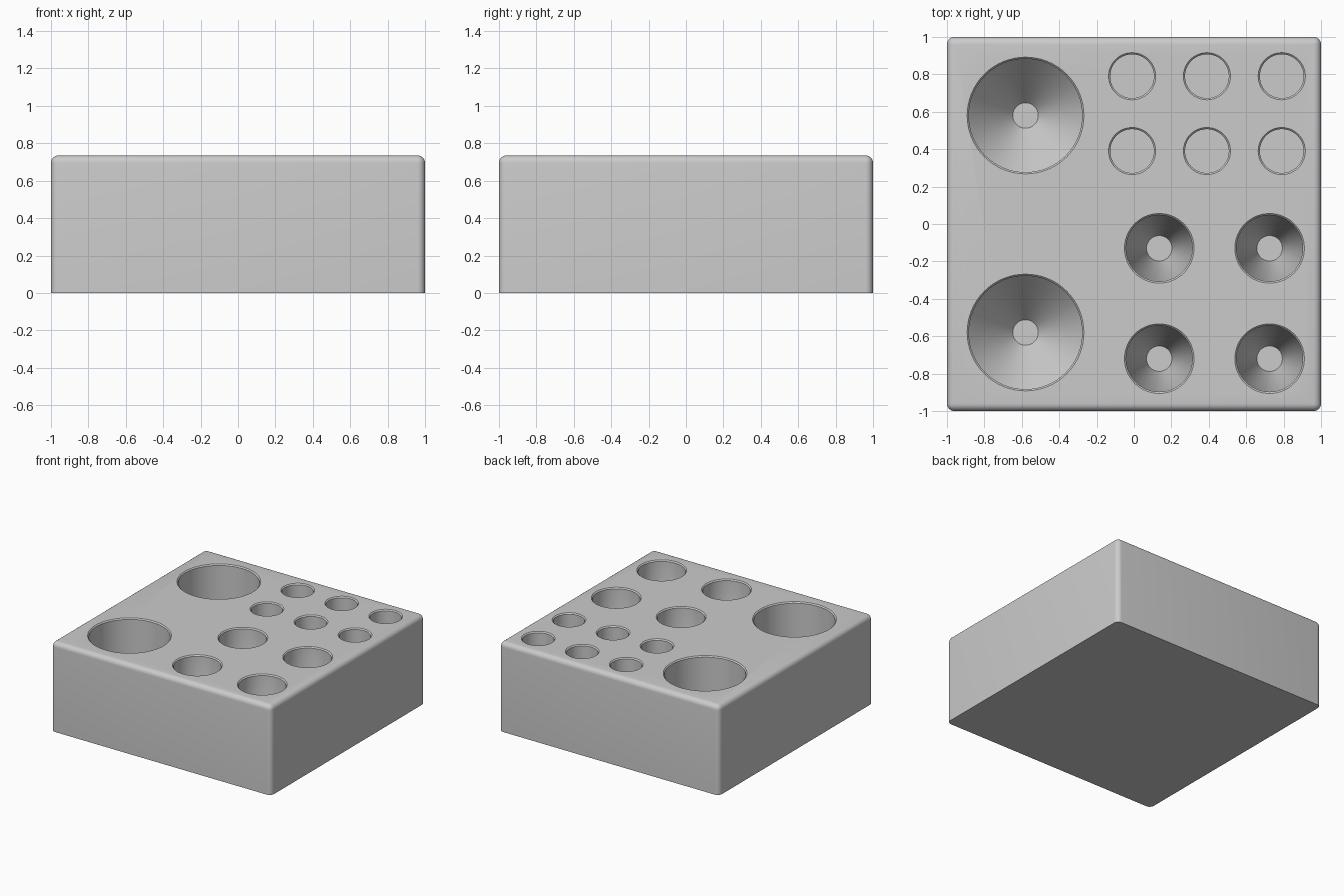
import bpy
import bmesh
from math import cos, sin, pi, radians

HEIGHT, FLOOR, EDGE, RIM = 0.735, 0.06, 0.04, 0.009

cube = bpy.data.objects.get("Cube")
if cube:
    bpy.data.objects.remove(cube, do_unlink=True)

grey = bpy.data.materials.new("plain grey")
grey.use_nodes = True
grey.diffuse_color = (0.6, 0.6, 0.6, 1)
grey.node_tree.nodes["Principled BSDF"].inputs["Base Color"].default_value = (0.6, 0.6, 0.6, 1)


def add_object(name, bm):
    mesh = bpy.data.meshes.new(name)
    bmesh.ops.recalc_face_normals(bm, faces=bm.faces)
    bm.to_mesh(mesh)
    bm.free()
    mesh.materials.append(grey)
    obj = bpy.data.objects.new(name, mesh)
    bpy.context.collection.objects.link(obj)
    return obj


def add_well(bm, x, y, profile, sides=64):
    """Closed solid of revolution from (radius, height) pairs."""
    rings = [[bm.verts.new((x + r * cos(2 * pi * i / sides), y + r * sin(2 * pi * i / sides), z))
              for i in range(sides)] for r, z in profile]
    for low, high in zip(rings, rings[1:]):
        for i in range(sides):
            j = (i + 1) % sides
            bm.faces.new((low[i], low[j], high[j], high[i]))
    bm.faces.new(rings[0][::-1])
    bm.faces.new(rings[-1])


def well_profile(radius, cone_height=0, tip=0.068):
    """Flat floor, optional cone, straight wall and chamfered mouth."""
    wall = radius - RIM
    base = [(tip, FLOOR), (wall, FLOOR + cone_height)] if cone_height else [(wall, FLOOR)]
    return base + [(wall, HEIGHT - RIM), (radius, HEIGHT), (radius, HEIGHT + 0.1)]


# Block with rounded upright and top edges, sharp underside
bm = bmesh.new()
bmesh.ops.create_cube(bm, size=1)
for v in bm.verts:
    v.co = (v.co.x * 2, v.co.y * 2, (v.co.z + 0.5) * HEIGHT)
edges = [e for e in bm.edges if max(v.co.z for v in e.verts) > 0.1]
bmesh.ops.bevel(bm, geom=edges, offset=EDGE, segments=6, profile=0.5, affect='EDGES')
block = add_object("rack_block", bm)

# Wells: two large conical, four medium conical, six small flat
bm = bmesh.new()
for y in (-0.58, 0.58):
    add_well(bm, -0.58, y, well_profile(0.312, 0.28))
for x in (0.135, 0.725):
    for y in (-0.13, -0.72):
        add_well(bm, x, y, well_profile(0.186, 0.42))
for x in (-0.01, 0.39, 0.79):
    for y in (0.39, 0.79):
        add_well(bm, x, y, well_profile(0.126))
cutter = add_object("well_cutter", bm)

# Cut the wells, then drop the cutter
cut = block.modifiers.new("wells", 'BOOLEAN')
cut.operation = 'DIFFERENCE'
cut.solver = 'EXACT'
cut.object = cutter
bpy.context.view_layer.objects.active = block
block.select_set(True)
bpy.ops.object.modifier_apply(modifier=cut.name)
bpy.data.objects.remove(cutter, do_unlink=True)
bpy.ops.object.shade_smooth_by_angle(angle=radians(30))
